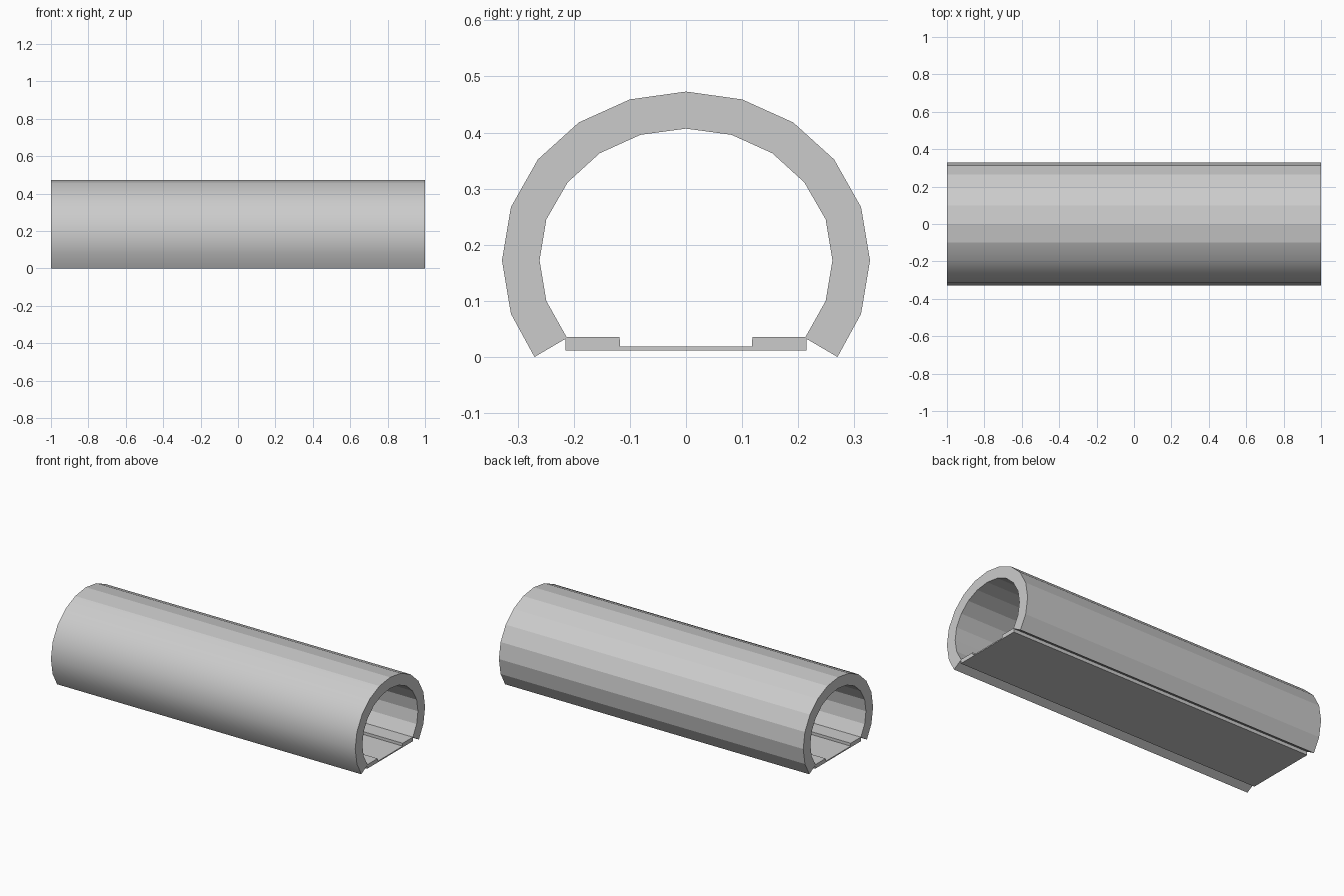
import bpy, bmesh

if "Cube" in bpy.data.objects:
    bpy.data.objects.remove(bpy.data.objects["Cube"])

LENGTH = 2.0


def mirrored(half):
    """Reflect a half profile (y >= 0) across y = 0, keeping its order."""
    return [(-y, z) for y, z in reversed(half) if y > 0] + half


def sweep(name, strips):
    """Sweep a band between two matching (y, z) rows along x."""
    top, bottom = strips
    n = len(top)
    bm = bmesh.new()
    rows = []
    for x in (-LENGTH / 2, LENGTH / 2):
        rows.append([[bm.verts.new((x, y, z)) for y, z in r] for r in (top, bottom)])
    (t0, b0), (t1, b1) = rows
    shell = []
    for i in range(n - 1):
        shell.append(bm.faces.new((t0[i], t0[i + 1], t1[i + 1], t1[i])))
        bm.faces.new((b0[i], b1[i], b1[i + 1], b0[i + 1]))
        for t, b in rows:
            bm.faces.new((t[i], b[i], b[i + 1], t[i + 1]))
    for i in (0, n - 1):
        bm.faces.new((t0[i], t1[i], b1[i], b0[i]))
    bmesh.ops.recalc_face_normals(bm, faces=bm.faces)
    # The front flank of the tunnel is smooth, everything else is faceted
    if name == "tunnel_arch":
        for f in shell:
            f.smooth = f.calc_center_median().y < -0.1
    mesh = bpy.data.meshes.new(name)
    bm.to_mesh(mesh)
    bm.free()
    obj = bpy.data.objects.new(name, mesh)
    bpy.context.collection.objects.link(obj)
    return obj


# Arched wall: outer and inner half profiles from crown to foot
outer = [(0, .473), (.1, .459), (.191, .418), (.264, .352),
         (.312, .267), (.328, .172), (.312, .077), (.27, 0)]
inner = [(0, .407), (.081, .396), (.154, .363), (.211, .311),
         (.249, .245), (.261, .172), (.249, .1), (.212, .034)]
sweep("tunnel_arch", (mirrored(outer), mirrored(inner)))

# Floor slab: low roadway between two raised walkways
floor_top = [(.118, .019), (.1181, .036), (.215, .036)]
floor_bottom = [(.118, .012), (.1181, .012), (.215, .012)]
sweep("floor_slab", (mirrored(floor_top), mirrored(floor_bottom)))
